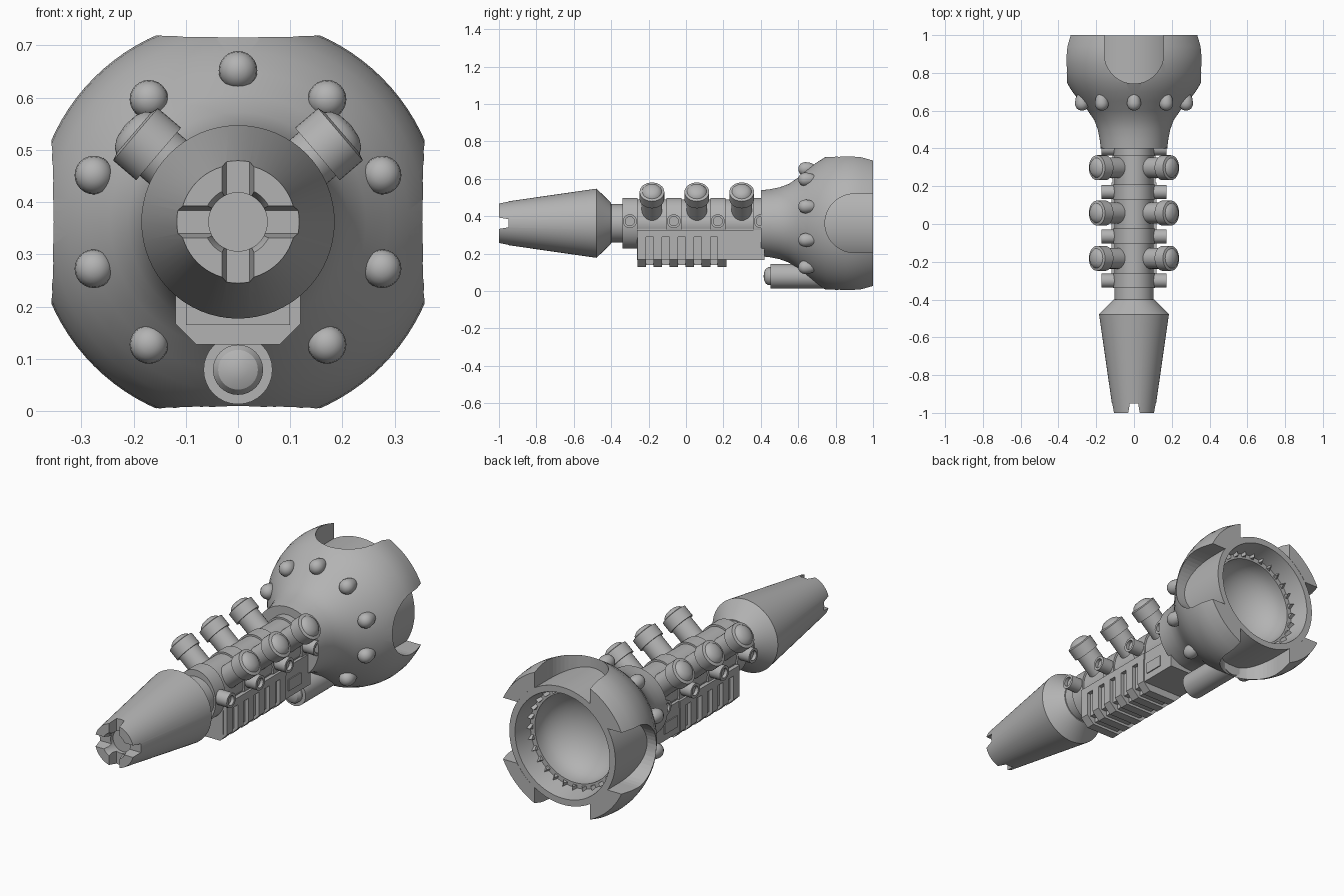
import bpy, bmesh, math
from mathutils import Vector, Matrix

if "Cube" in bpy.data.objects:
    bpy.data.objects.remove(bpy.data.objects["Cube"])

AXIS = 0.362          # height of the long axis
GREY = bpy.data.materials.new("matte_grey")
GREY.use_nodes = True
COLOUR = (0.45, 0.45, 0.45, 1)
GREY.diffuse_color = COLOUR
GREY.node_tree.nodes["Principled BSDF"].inputs["Base Color"].default_value = COLOUR


def finish(name, bm, smooth=True):
    bmesh.ops.recalc_face_normals(bm, faces=bm.faces)
    mesh = bpy.data.meshes.new(name)
    bm.to_mesh(mesh)
    bm.free()
    mesh.materials.append(GREY)
    obj = bpy.data.objects.new(name, mesh)
    bpy.context.collection.objects.link(obj)
    if smooth:
        shade(obj)
    return obj


def shade(obj):
    bpy.ops.object.select_all(action='DESELECT')
    obj.select_set(True)
    bpy.context.view_layer.objects.active = obj
    bpy.ops.object.shade_smooth_by_angle(angle=math.radians(32))


def lathe(name, profile, origin=(0, 0, AXIS), direction=(0, 1, 0), sides=64, squash=1):
    """Revolve (radius, distance) points around a direction; squash narrows x."""
    bm = bmesh.new()
    turn = Vector((0, 0, 1)).rotation_difference(Vector(direction)).to_matrix().to_4x4()
    place = Matrix.Translation(origin) @ Matrix.Diagonal((squash, 1, 1, 1)) @ turn
    rings = []
    for r, d in profile:
        count = sides if r > 0 else 1
        rings.append([bm.verts.new(place @ Vector((r * math.cos(math.tau * i / sides),
                      r * math.sin(math.tau * i / sides), d))) for i in range(count)])
    for a, b in zip(rings, rings[1:]):
        for i in range(sides):
            j = (i + 1) % sides
            quad = [a[i % len(a)], a[j % len(a)], b[j % len(b)], b[i % len(b)]]
            bm.faces.new(list(dict.fromkeys(quad)))
    return finish(name, bm)


def prism(name, outline, depth, to_world):
    """Extrude a 2D outline from depth[0] to depth[1]."""
    bm = bmesh.new()
    ends = [[bm.verts.new(to_world(u, v, d)) for u, v in outline] for d in depth]
    bm.faces.new(ends[0])
    bm.faces.new(ends[1])
    n = len(outline)
    for i in range(n):
        j = (i + 1) % n
        bm.faces.new((ends[0][i], ends[0][j], ends[1][j], ends[1][i]))
    return finish(name, bm, False)


def box(name, x, y, z):
    return prism(name, [(x[0], z[0]), (x[1], z[0]), (x[1], z[1]), (x[0], z[1])], y,
                 lambda u, v, d: Vector((u, d, v)))


def cut(obj, cutters):
    """Subtract the cutters, keep the result as plain mesh."""
    for c in cutters:
        c.hide_render = True
        mod = obj.modifiers.new("cut", 'BOOLEAN')
        mod.operation, mod.solver, mod.object = 'DIFFERENCE', 'EXACT', c
    bpy.context.view_layer.update()
    graph = bpy.context.evaluated_depsgraph_get()
    mesh = bpy.data.meshes.new_from_object(obj.evaluated_get(graph))
    obj.modifiers.clear()
    obj.data = mesh
    for c in cutters:
        bpy.data.objects.remove(c)
    shade(obj)


def around(angle):
    """Map sideways, lengthways and outward to the world, turned about the axis."""
    s, c = math.sin(angle), math.cos(angle)
    return lambda u, v, d: Vector((u * c + d * s, v, AXIS - u * s + d * c))


QUARTERS = [i * math.pi / 2 for i in range(4)]

# Bulb shell with four rounded notches at the back
bulb = lathe("bulb_shell", [
    (0, 0.4), (0.176, 0.4), (0.182, 0.45), (0.192, 0.5), (0.21, 0.55), (0.245, 0.6),
    (0.288, 0.65), (0.326, 0.7), (0.357, 0.75), (0.376, 0.8), (0.387, 0.85), (0.39, 0.89),
    (0.386, 0.94), (0.37, 1), (0.299, 1), (0.299, 0.72), (0, 0.71)], sides=96)
W = 0.157
notch = [(W, 1.1), (-W, 1.1)] + [
    (-W * math.cos(math.pi * i / 24), 0.9 - W * math.sin(math.pi * i / 24)) for i in range(25)]
cut(bulb, [prism("notch_cutter", notch, (0.2, 0.5), around(a)) for a in QUARTERS])

# Inner cup with a concave bowl and a toothed ring
bowl = [(0.225 * math.cos(t * math.pi / 20), 0.88 - 0.17 * math.sin(t * math.pi / 20))
        for t in range(10)]
lathe("inner_cup", [(0, 0.69), (0.3, 0.69), (0.3, 0.999), (0.268, 0.999),
                    (0.25, 0.9), (0.225, 0.9)] + bowl + [(0, 0.71)], sides=96)
for i in range(28):
    prism("ring_tooth", [(-0.016, 0.89), (0.016, 0.89), (0.006, 0.925)], (0.235, 0.262),
          around(math.tau * i / 28))

# Studs around the bulb, with the lamp taking the lowest place
for i in range(10):
    if i != 5:
        a = math.tau * i / 10
        lathe("bulb_stud", [(0, 0.6), (0.015, 0.603), (0.027, 0.611), (0.035, 0.625),
                            (0.037, 0.64), (0.033, 0.665), (0.02, 0.695), (0, 0.715)],
              (0.29 * math.sin(a), 0, AXIS + 0.29 * math.cos(a)), sides=24)
lathe("lower_lamp", [(0, 0.415), (0.02, 0.417), (0.038, 0.425), (0.048, 0.44), (0.048, 0.452),
                     (0.066, 0.452), (0.066, 0.75), (0, 0.75)], (0, 0, 0.079), sides=32)

# Tapered muzzle with four slots
muzzle = lathe("muzzle", [(0, -0.39), (0.108, -0.4), (0.185, -0.478), (0.11, -1), (0.066, -1),
                          (0.056, -0.975), (0.056, -0.93), (0, -0.93)])
slot = [(-0.034, -1.02), (0.034, -1.02), (0.022, -0.95), (-0.022, -0.95)]
cut(muzzle, [prism("slot_cutter", slot, (0.045, 0.2), around(a)) for a in QUARTERS])

# Barrel with collars and side pins
lathe("barrel", [(0, -0.42), (0.103, -0.42), (0.103, 0.45), (0, 0.45)])
lathe("barrel_jacket", [(0, -0.26), (0.127, -0.26), (0.127, 0.42), (0, 0.42)], squash=0.8)
for y in (-0.3, -0.065, 0.17, 0.4):
    lathe("barrel_collar", [(0, y - 0.04), (0.136, y - 0.04), (0.136, y + 0.04), (0, y + 0.04)],
          squash=0.82)
    for side in (-1, 1):
        lathe("side_pin", [(0, 0.05), (0.037, 0.05), (0.037, 0.172), (0.024, 0.172),
                           (0.024, 0.155), (0, 0.155)], (0, y, 0.373), (side, 0, 0), 24)

# Angled pairs of capped tubes
for y in (-0.182, 0.058, 0.298):
    for side in (-1, 1):
        lathe("angled_tube", [(0, 0.05), (0.055, 0.05), (0.055, 0.2), (0.066, 0.2),
                              (0.066, 0.258), (0.052, 0.262), (0.045, 0.272), (0.028, 0.281),
                              (0, 0.285)], (0, y, AXIS), (0.76 * side, 0, 0.65), 32)

# Ribbed hand guard below the barrel
box("guard_core", (-0.1, 0.1), (-0.262, 0.42), (0.165, 0.33))
box("guard_top_rail", (-0.12, 0.12), (-0.262, 0.22), (0.288, 0.325))
box("guard_rear_block", (-0.115, 0.115), (0.215, 0.42), (0.165, 0.325))
box("guard_side_plate", (-0.12, 0.12), (0.24, 0.34), (0.2, 0.258))
box("guard_keel", (-0.07, 0.07), (-0.25, 0.21), (0.14, 0.17))
rib = [(-0.12, 0.29), (-0.12, 0.167), (-0.08, 0.127), (0.08, 0.127), (0.12, 0.167), (0.12, 0.29)]
for i in range(6):
    y = -0.236 + 0.0857 * i
    prism("guard_rib", rib, (y - 0.023, y + 0.023), lambda u, v, d: Vector((u, d, v)))
